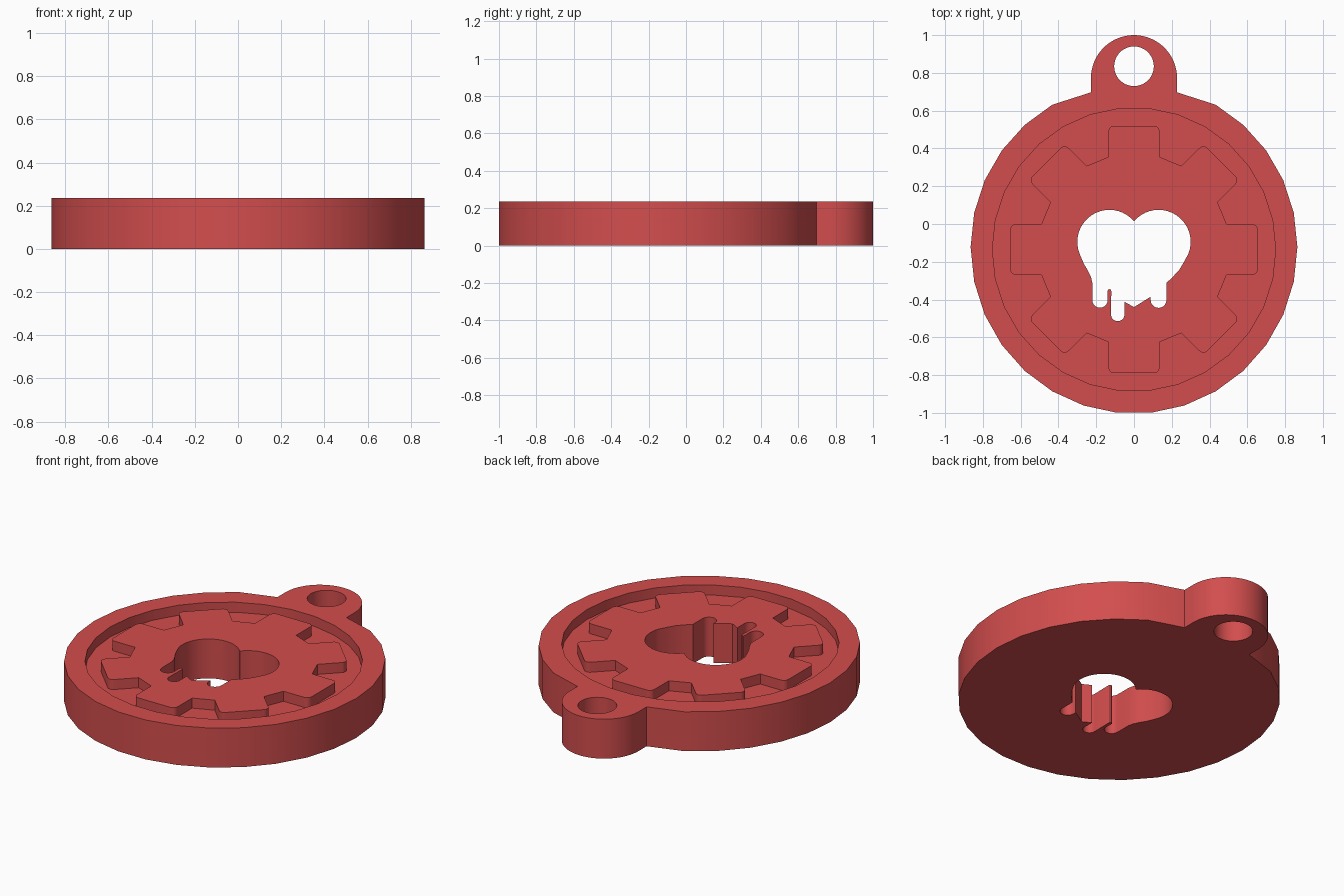
import bpy, bmesh, math
from mathutils import Vector

if "Cube" in bpy.data.objects:
    bpy.data.objects.remove(bpy.data.objects["Cube"])

H = 0.235           # full thickness
FLOOR = 0.175       # height of the recessed channel floor
CY = -0.135         # centre of the gear and channel


def arc(cx, cy, r, a0, a1, n, ry=None):
    """Points on an arc, angles in degrees, both ends included."""
    ry = r if ry is None else ry
    return [(cx + r * math.cos(math.radians(a0 + (a1 - a0) * i / n)),
             cy + ry * math.sin(math.radians(a0 + (a1 - a0) * i / n)))
            for i in range(n + 1)]


# Outer outline: 30-sided disc joined to a rounded hanging tab
outline = []
for k in range(10, 36):
    a = math.radians(12 * k)
    ry = 0.87 if math.sin(a) > 0 else 0.882
    outline.append((0.865 * math.cos(a), -0.122 + ry * math.sin(a)))
outline += [(0.228, 0.697)] + arc(0, 0.772, 0.228, 0, 180, 32) + [(-0.228, 0.697)]

# Round hole in the tab and round channel wall
tab_hole = arc(0, 0.835, 0.105, 0, 360, 40)[:-1]
channel = arc(0, CY, 0.75, 0, 360, 30)[:-1]

# Gear outline: eight straight-sided teeth with rounded corners
gear = []
W, TIP, ROOT, F = 0.135, 0.655, 0.49, 0.03
tooth = [(ROOT, -W)] + arc(TIP - F, -W + F, F, -90, 0, 5) \
    + arc(TIP - F, W - F, F, 0, 90, 5) + [(ROOT, W)]
for k in range(8):
    c, s = math.cos(k * math.pi / 4), math.sin(k * math.pi / 4)
    gear += [(x * c - y * s, CY + x * s + y * c) for x, y in tooth]

# Heart-shaped opening with drips running off its lower edge
heart = arc(0.13, -0.095, 0.17, 139, -22, 20)
heart += [(0.262, -0.205), (0.238, -0.245), (0.205, -0.28), (0.172, -0.312)]
heart += arc(0.13, -0.402, 0.042, 0, -180, 10)
heart += [(0.088, -0.385), (0.0, -0.44), (-0.05, -0.412)]
heart += arc(-0.086, -0.478, 0.036, 0, -180, 10)
heart += arc(-0.13, -0.355, 0.01, 0, 180, 4)
heart += arc(-0.18, -0.402, 0.041, 0, -180, 10)
heart += [(-0.221, -0.31), (-0.228, -0.28), (-0.245, -0.245), (-0.265, -0.212)]
heart += arc(-0.13, -0.095, 0.17, 202, 41, 20)

bm = bmesh.new()


def fill(z, *loops):
    """Flat face bounded by the first loop, with the others as holes."""
    edges = []
    for loop in loops:
        vs = [bm.verts.new((x, y, z)) for x, y in loop]
        edges += [bm.edges.new((vs[i - 1], vs[i])) for i in range(len(vs))]
    bmesh.ops.triangle_fill(bm, edges=edges, use_beauty=True, use_dissolve=False,
                            normal=Vector((0, 0, 1)))


def wall(loop, z0, z1):
    lo = [bm.verts.new((x, y, z0)) for x, y in loop]
    hi = [bm.verts.new((x, y, z1)) for x, y in loop]
    for i in range(len(loop)):
        bm.faces.new((lo[i - 1], lo[i], hi[i], hi[i - 1]))


fill(0, outline, tab_hole, heart)       # underside
fill(H, outline, tab_hole, channel)     # rim and tab top
fill(FLOOR, channel, gear)              # channel floor
fill(H, gear, heart)                    # gear top
wall(outline, 0, H)
wall(tab_hole, 0, H)
wall(heart, 0, H)
wall(channel, FLOOR, H)
wall(gear, FLOOR, H)

bmesh.ops.remove_doubles(bm, verts=bm.verts, dist=0.0005)
bmesh.ops.recalc_face_normals(bm, faces=bm.faces)
mesh = bpy.data.meshes.new("gear_medallion")
bm.to_mesh(mesh)
bm.free()

red = bpy.data.materials.new("soft_red")
red.diffuse_color = (0.65, 0.075, 0.075, 1)
red.use_nodes = True
red.node_tree.nodes["Principled BSDF"].inputs["Base Color"].default_value = red.diffuse_color
mesh.materials.append(red)

obj = bpy.data.objects.new("gear_medallion", mesh)
bpy.context.collection.objects.link(obj)
bpy.context.view_layer.objects.active = obj
obj.select_set(True)
bpy.ops.object.shade_smooth_by_angle(angle=math.radians(30))
